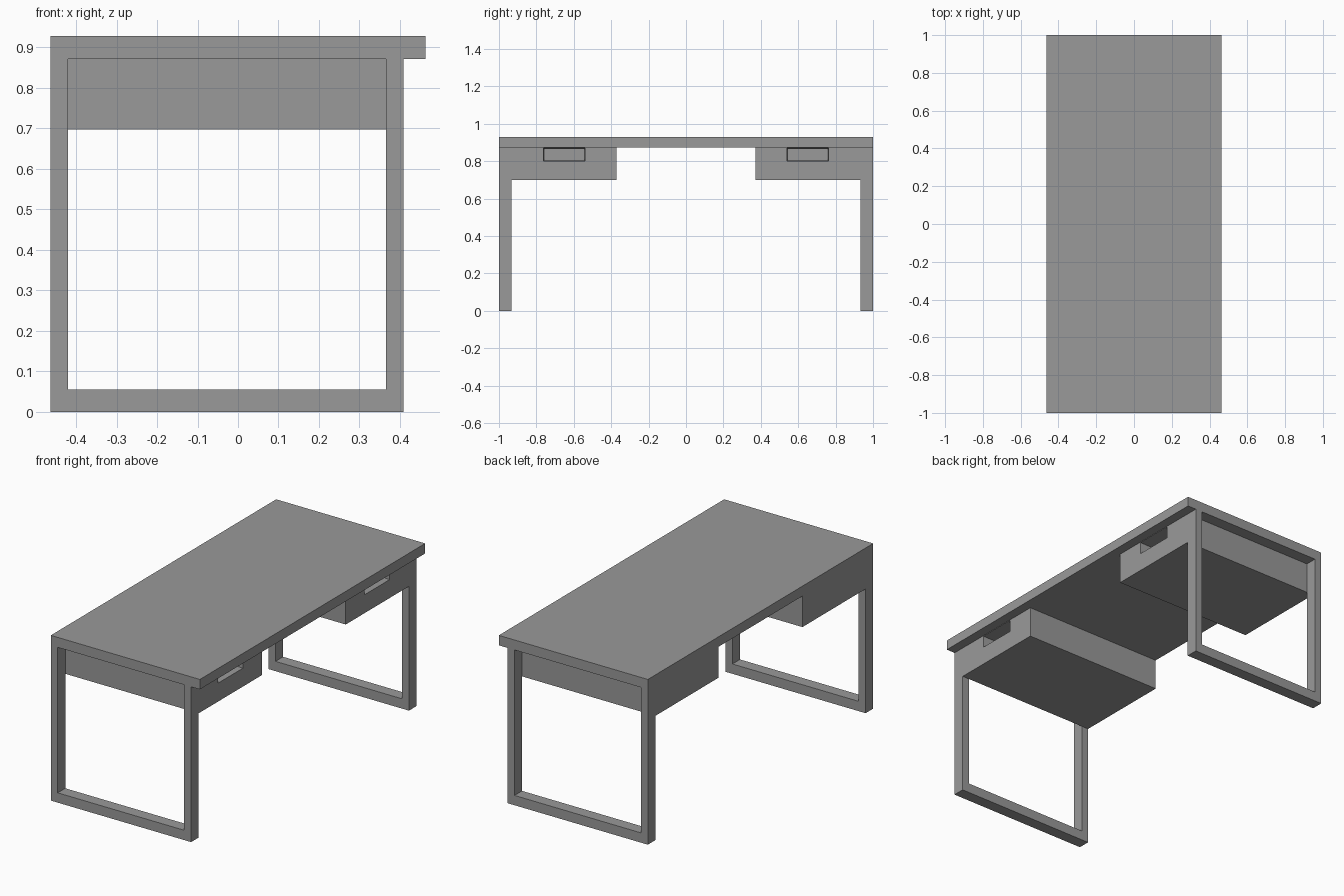
import bpy, bmesh
from mathutils import Vector

cube = bpy.data.objects.get("Cube")
if cube:
    bpy.data.objects.remove(cube, do_unlink=True)

grey = bpy.data.materials.new("mid grey")
grey.use_nodes = True
GREY = (0.32, 0.32, 0.32, 1)
grey.diffuse_color = GREY
grey.node_tree.nodes["Principled BSDF"].inputs["Base Color"].default_value = GREY


def box(name, x, y, z, taper=0.0):
    """Box from ranges; taper shrinks the -x end on every side."""
    bm = bmesh.new()
    bmesh.ops.create_cube(bm, size=1)
    for v in bm.verts:
        inset = taper if v.co.x < 0 else 0
        ends = []
        for c, (lo, hi), t in zip(v.co, (x, y, z), (0, inset, inset)):
            ends.append(lo + t if c < 0 else hi - t)
        v.co = Vector(ends)
    mesh = bpy.data.meshes.new(name)
    bm.to_mesh(mesh)
    bm.free()
    mesh.materials.append(grey)
    ob = bpy.data.objects.new(name, mesh)
    bpy.context.collection.objects.link(ob)
    return ob


def span(side, a, b):
    """Mirror a y range to the chosen end of the desk."""
    return tuple(sorted((side * a, side * b)))


BACK, FRONT, EDGE = -0.463, 0.409, 0.463
TOP, UNDER = 0.928, 0.872
BAR_B, BAR_F, FOOT = -0.42, 0.365, 0.055

# Tabletop, overhanging the drawer fronts
box("tabletop", (BACK, EDGE), (-1, 1), (UNDER, TOP))

for side, label in ((-1, "front"), (1, "back")):
    # Sled leg frame: two posts and a floor rail
    ends = span(side, 0.933, 1)
    box(label + "_leg_outer", (BACK, BAR_B), ends, (0, UNDER))
    box(label + "_leg_inner", (BAR_F, FRONT), ends, (0, UNDER))
    box(label + "_floor_rail", (BAR_B, BAR_F), ends, (0, FOOT))

    # Drawer cabinet with a tapered hand recess
    drawer = box(label + "_drawer", (BACK, FRONT), span(side, 0.372, 0.933), (0.698, UNDER))
    cutter = box(label + "_recess_cutter", (FRONT - 0.12, FRONT + 0.01),
                 span(side, 0.54, 0.762), (0.801, UNDER - 0.002), taper=0.006)
    cutter.hide_render = True
    mod = drawer.modifiers.new("hand recess", "BOOLEAN")
    mod.operation = "DIFFERENCE"
    mod.solver = "EXACT"
    mod.object = cutter
    bpy.context.view_layer.objects.active = drawer
    bpy.ops.object.modifier_apply(modifier=mod.name)
    bpy.data.objects.remove(cutter, do_unlink=True)
